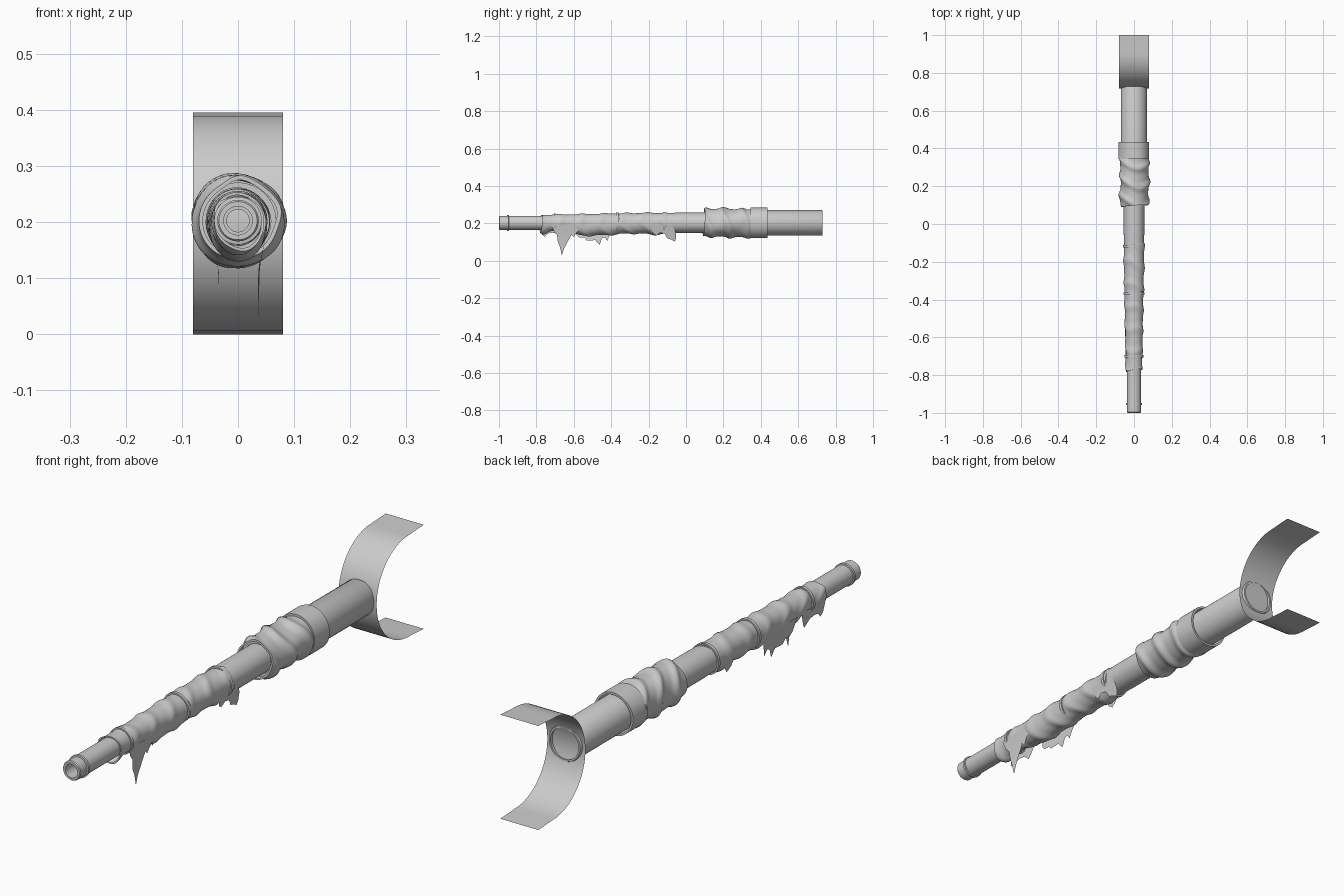
import bpy, bmesh, math

if "Cube" in bpy.data.objects:
    bpy.data.objects.remove(bpy.data.objects["Cube"])

ZC = 0.2025   # height of the barrel axis
TAU = 2 * math.pi

grey = bpy.data.materials.new("plain_grey")
grey.diffuse_color = (0.6, 0.6, 0.6, 1)
grey.use_nodes = True
grey.node_tree.nodes["Principled BSDF"].inputs["Base Color"].default_value = grey.diffuse_color


def finish(name, bm, angle=35, recalc=True):
    if recalc:
        bmesh.ops.recalc_face_normals(bm, faces=bm.faces)
    me = bpy.data.meshes.new(name)
    bm.to_mesh(me)
    bm.free()
    me.polygons.foreach_set("use_smooth", [True] * len(me.polygons))
    me.set_sharp_from_angle(angle=math.radians(angle))
    me.materials.append(grey)
    ob = bpy.data.objects.new(name, me)
    bpy.context.collection.objects.link(ob)
    return ob


def skin(bm, rings, closed=False):
    """Bridge a list of closed vertex rings with quads."""
    n = len(rings[0])
    pairs = list(zip(rings, rings[1:]))
    if closed:
        pairs.append((rings[-1], rings[0]))
    for a, b in pairs:
        for i in range(n):
            j = (i + 1) % n
            bm.faces.new((a[i], a[j], b[j], b[i]))


def lathe(name, profile, sides=48):
    """Closed (y, radius) profile turned around the barrel axis."""
    bm = bmesh.new()
    rings = [[bm.verts.new((r * math.sin(TAU * i / sides), y,
                            ZC + r * math.cos(TAU * i / sides)))
              for i in range(sides)] for y, r in profile]
    skin(bm, rings, closed=True)
    return finish(name, bm)


def cloth(name, y0, y1, radius, rows, sides=56, slant=0.0):
    """Cloth sleeve: radius(y, a) around the axis, a = 0 at the top."""
    bm = bmesh.new()
    rings = []
    for k in range(rows + 1):
        ring = []
        for i in range(sides):
            a = TAU * i / sides
            y = y0 + (y1 - y0) * k / rows + slant * math.sin(a + 0.6)
            r = radius(y, a)
            ring.append(bm.verts.new((r * math.sin(a), y, ZC + r * math.cos(a))))
        rings.append(ring)
    # small turned-in lips so the cloth edges read as thick
    for ring, at_start in ((rings[0], True), (rings[-1], False)):
        lip = [bm.verts.new((v.co.x * 0.9, v.co.y, ZC + (v.co.z - ZC) * 0.9))
               for v in ring]
        rings.insert(0, lip) if at_start else rings.append(lip)
    skin(bm, rings)
    return finish(name, bm)


def bump(y, centre, width):
    return math.exp(-((y - centre) / width) ** 2)


def fold(y, a, freq, twist, sharp=3):
    """Ridged diagonal wrinkle, 0..1."""
    return (0.5 + 0.5 * math.sin(freq * y + twist * math.sin(a + 0.8)
                                 + 0.9 * math.sin(2 * a + 5 * y))) ** sharp


# barrel: thin front tube, wider rear part, hollow muzzle
lathe("barrel", [
    (-0.70, 0.0255), (-1.0, 0.0255), (-1.0, 0.034), (-0.996, 0.037),
    (-0.958, 0.037), (-0.957, 0.0425), (-0.948, 0.0425), (-0.947, 0.038),
    (-0.74, 0.038), (-0.60, 0.041), (-0.36, 0.046), (-0.14, 0.052),
    (-0.05, 0.0545), (0.14, 0.0545), (0.14, 0.02), (-0.70, 0.02)])

# rear tube, open at the back
lathe("rear_tube", [
    (0.12, 0.05), (0.12, 0.068), (0.725, 0.068), (0.729, 0.066),
    (0.729, 0.059), (0.70, 0.059), (0.70, 0.05)])


# grip wrap with diagonal wrinkles
def grip_radius(y, a):
    r = 0.0735 + 0.010 * fold(y, a, 62, 1.6)
    r += 0.004 * math.sin(3 * a + 14 * y) * bump(y, 0.24, 0.1)
    r -= 0.004 * bump(y, 0.09, 0.02)
    flat = min(1, max(0, (y - 0.36) / 0.03))
    return r * (1 - flat) + 0.081 * flat


cloth("grip_wrap", 0.095, 0.36, grip_radius, 34, slant=0.006)
cloth("grip_cuff", 0.345, 0.435, lambda y, a: 0.0815 + 0.001 * math.sin(3 * a), 4)


# barrel cloth, sagging underneath
def wrap_radius(y, a):
    r = 0.0445 + 0.0105 * min(1, max(0, (y + 0.72) / 0.5))
    r += 0.005 * fold(y, a, 55, 1.5) - 0.0015
    under = max(0, -math.cos(a)) ** 2
    sag = (0.022 * bump(y, -0.53, 0.09) + 0.012 * bump(y, -0.40, 0.06)
           + 0.010 * bump(y, -0.16, 0.05) + 0.014 * bump(y, -0.76, 0.025)
           + 0.005 * bump(y, -0.28, 0.06))
    return r + under * sag


cloth("front_wrap", -0.775, -0.695, wrap_radius, 10, slant=0.008)
cloth("middle_wrap", -0.705, -0.36, lambda y, a: wrap_radius(y, a) - 0.001, 40)
cloth("back_wrap", -0.37, -0.11, lambda y, a: wrap_radius(y, a) - 0.001, 30, slant=0.012)

# narrow bands over the cloth seams
for n, (y, r) in enumerate(((-0.70, 0.0495), (-0.368, 0.0555), (-0.118, 0.0585))):
    cloth("seam_band_%d" % (n + 1), y - 0.006, y + 0.006,
          lambda yy, a, r=r: r + 0.0012 * math.sin(3 * a + 40 * r), 2)


# torn strips: thin sheets hanging at the sides, (y, z) outlines
def strip(name, side, outline, x_top=0.047, x_low=0.036):
    bm = bmesh.new()
    verts = []
    for y, z in outline:
        t = min(1, max(0, (0.20 - z) / 0.09))
        verts.append(bm.verts.new((side * (x_top + (x_low - x_top) * t), y, z)))
    face = bm.faces.new(verts)
    bmesh.ops.triangulate(bm, faces=[face])
    return finish(name, bm, 60)


strip("long_strip", 1, [
    (-0.72, 0.19), (-0.705, 0.155), (-0.69, 0.14), (-0.685, 0.10), (-0.672, 0.07),
    (-0.664, 0.03), (-0.652, 0.065), (-0.642, 0.10), (-0.625, 0.115),
    (-0.612, 0.14), (-0.60, 0.127), (-0.585, 0.15), (-0.55, 0.19)])
strip("rear_strip", 1, [
    (-0.19, 0.19), (-0.175, 0.145), (-0.158, 0.135), (-0.14, 0.15), (-0.115, 0.145),
    (-0.10, 0.12), (-0.075, 0.112), (-0.06, 0.103), (-0.053, 0.12),
    (-0.055, 0.155), (-0.075, 0.19)], 0.054, 0.036)
strip("left_strip_middle", -1, [
    (-0.60, 0.19), (-0.585, 0.14), (-0.572, 0.125), (-0.56, 0.145), (-0.545, 0.125),
    (-0.53, 0.108), (-0.52, 0.135), (-0.50, 0.13), (-0.485, 0.11), (-0.475, 0.12),
    (-0.462, 0.084), (-0.45, 0.12), (-0.435, 0.125), (-0.42, 0.105),
    (-0.41, 0.14), (-0.39, 0.19)], 0.05, 0.034)
strip("left_strip_front", -1, [
    (-0.775, 0.19), (-0.77, 0.14), (-0.755, 0.128), (-0.74, 0.145), (-0.715, 0.15),
    (-0.69, 0.145), (-0.66, 0.12), (-0.645, 0.15), (-0.63, 0.19)], 0.046, 0.032)
strip("left_strip_rear", -1, [
    (-0.22, 0.19), (-0.205, 0.155), (-0.18, 0.138), (-0.165, 0.16),
    (-0.15, 0.19)], 0.054, 0.04)

# shoulder plate: single curved sheet opening to the back
R, CY, ZM = 0.1925, 0.910, 0.1975
N = 32
path = [(1.0, 0.395)]
for i in range(N + 1):
    a = math.pi / 2 + math.pi * i / N
    path.append((CY + R * math.cos(a), ZM + R * math.sin(a)))
path.append((1.0, 0.0))
bm = bmesh.new()
rows = [[bm.verts.new((x, y, z)) for x in (-0.08, 0.08)] for y, z in path]
for p, q in zip(rows, rows[1:]):
    bm.faces.new((p[0], p[1], q[1], q[0]))
bmesh.ops.reverse_faces(bm, faces=bm.faces)
finish("shoulder_plate", bm, 35, recalc=False)
